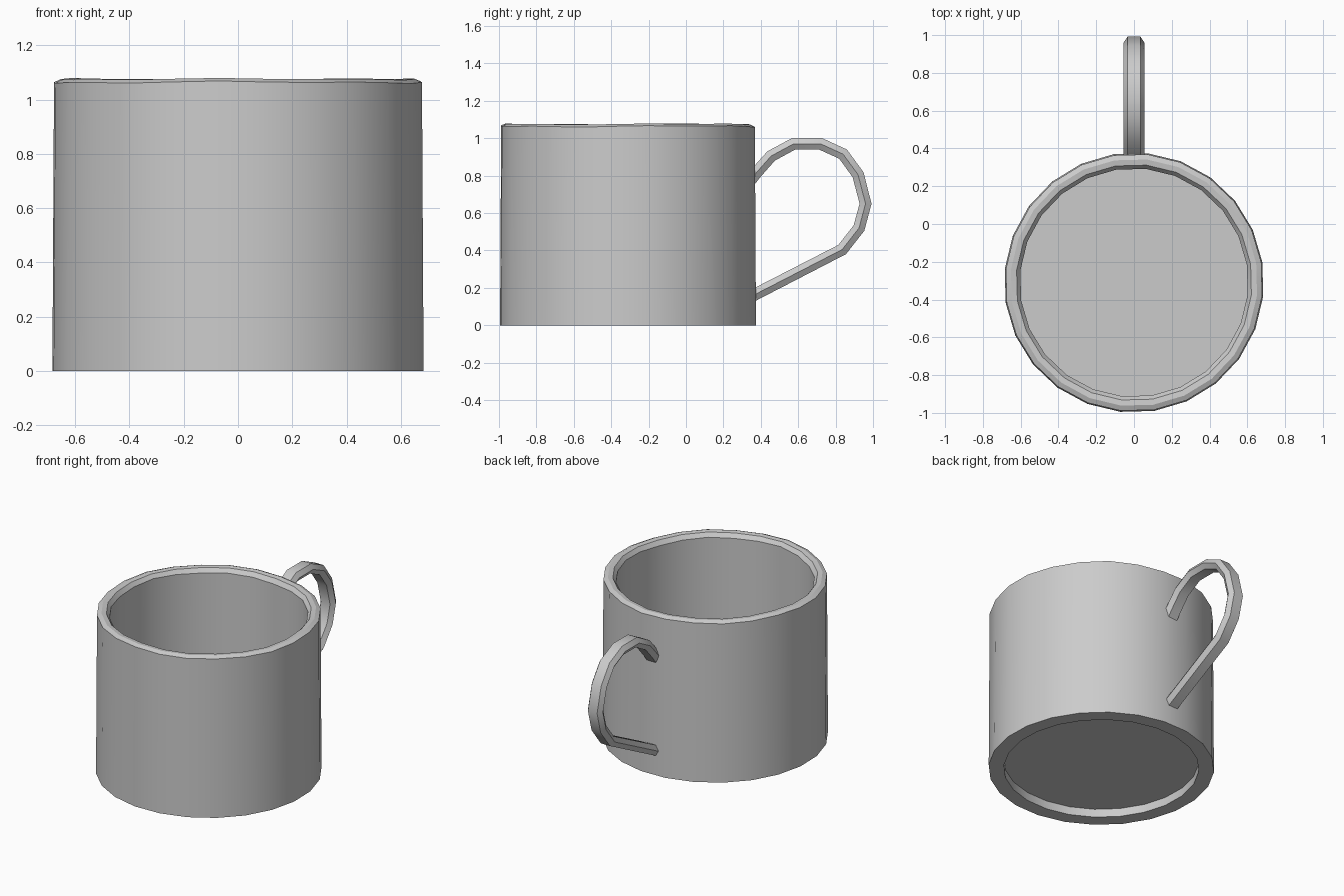
import bpy, bmesh, math
from mathutils import Vector

SIDES = 24
CENTRE_Y = -0.31

cube = bpy.data.objects.get("Cube")
if cube:
    bpy.data.objects.remove(cube, do_unlink=True)

grey = bpy.data.materials.new("plain grey")
grey.use_nodes = True
colour = (0.6, 0.6, 0.6, 1)
grey.diffuse_color = colour
grey.node_tree.nodes["Principled BSDF"].inputs["Base Color"].default_value = colour


def skin(bm, rings, closed=False):
    """Join consecutive rings of vertices with quads."""
    pairs = list(zip(rings, rings[1:]))
    if closed:
        pairs.append((rings[-1], rings[0]))
    for a, b in pairs:
        n = len(a)
        for i in range(n):
            j = (i + 1) % n
            bm.faces.new((a[i], a[j], b[j], b[i]))


def finish(name, bm, angle):
    bmesh.ops.recalc_face_normals(bm, faces=bm.faces)
    mesh = bpy.data.meshes.new(name)
    bm.to_mesh(mesh)
    bm.free()
    mesh.materials.append(grey)
    ob = bpy.data.objects.new(name, mesh)
    bpy.context.collection.objects.link(ob)
    bpy.ops.object.select_all(action="DESELECT")
    ob.select_set(True)
    bpy.context.view_layer.objects.active = ob
    bpy.ops.object.shade_smooth_by_angle(angle=math.radians(angle))
    return ob


def lathe_ring(bm, radius, z, wobble=0):
    ring = []
    for i in range(SIDES):
        a = math.radians(9) + math.tau * i / SIDES
        dz = wobble * (math.sin(3 * a) + math.sin(7 * a + 1)) / 2
        ring.append(bm.verts.new((radius * math.cos(a),
                                  CENTRE_Y + radius * math.sin(a), z + dz)))
    return ring


# Cup: foot recess, outer wall, uneven rounded rim, inner wall and floor
profile = [(0.595, 0.055, 0), (0.595, 0, 0), (0.688, 0, 0),
           (0.682, 1.064, 0.005), (0.655, 1.076, 0.004),
           (0.625, 1.072, 0.005), (0.605, 1.045, 0.008), (0.605, 0.09, 0)]
bm = bmesh.new()
rings = [lathe_ring(bm, *p) for p in profile]
skin(bm, rings)
bm.faces.new(rings[0])
bm.faces.new(rings[-1])
finish("cup_body", bm, 25)

# Handle: six-sided bar swept along a loop in the side plane
path = [Vector((0, y, z)) for y, z in (
    (0.34, 0.77), (0.375, 0.815), (0.455, 0.905), (0.575, 0.97), (0.72, 0.97),
    (0.84, 0.915), (0.92, 0.805), (0.96, 0.65), (0.925, 0.52),
    (0.835, 0.405), (0.375, 0.168), (0.34, 0.15))]
section = [(0.055, 0), (0.034, 0.032), (-0.034, 0.032),
           (-0.055, 0), (-0.034, -0.032), (0.034, -0.032)]
bm = bmesh.new()
rings = []
for i, p in enumerate(path):
    before = (p - path[max(i - 1, 0)]).normalized()
    after = (path[min(i + 1, len(path) - 1)] - p).normalized()
    t = (before + after).normalized()
    normal = Vector((0, -t.z, t.y))
    rings.append([bm.verts.new(p + Vector((u, 0, 0)) + normal * v)
                  for u, v in section])
skin(bm, rings)
bm.faces.new(rings[0])
bm.faces.new(rings[-1])
finish("handle", bm, 30)
